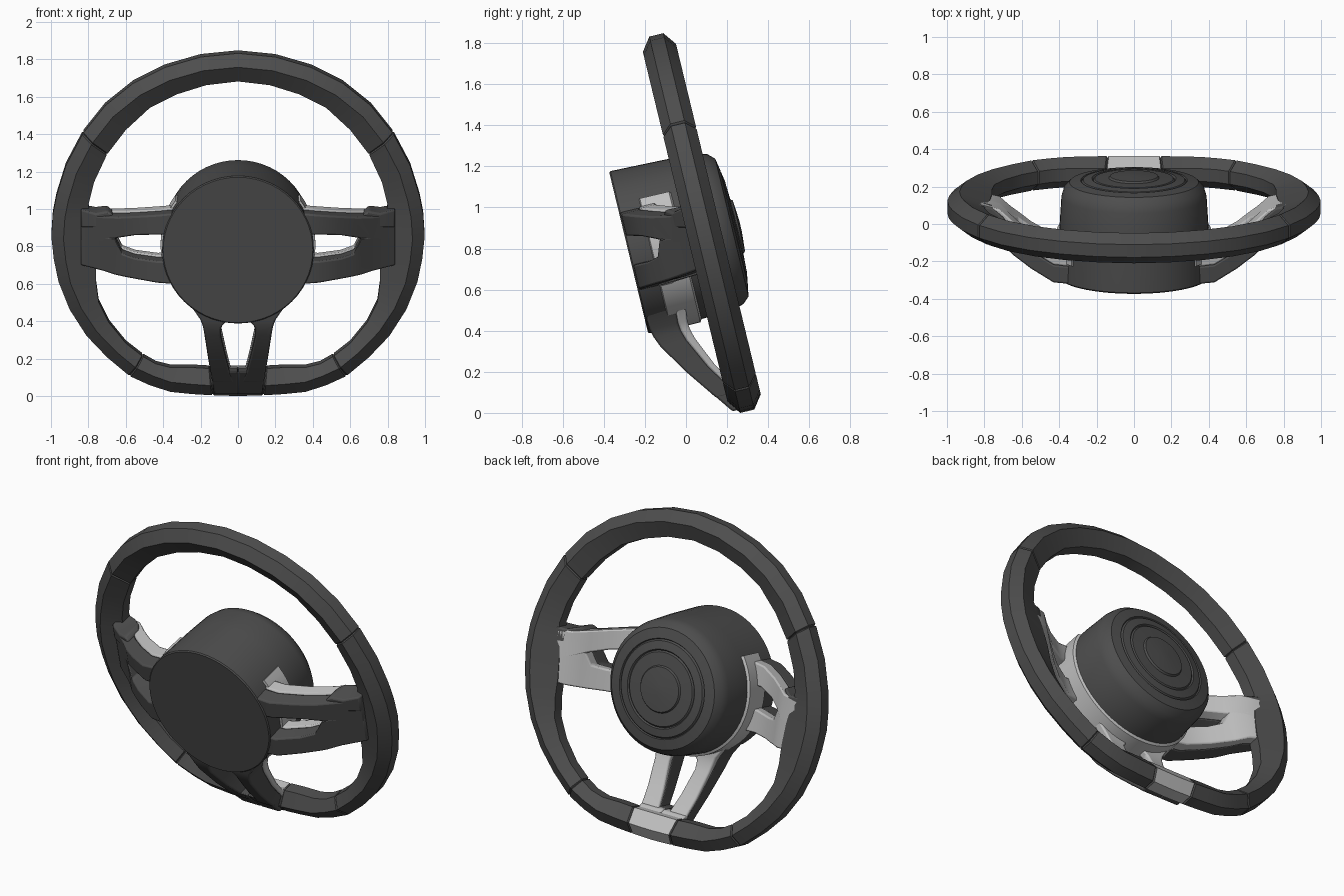
import bpy, bmesh, math
from mathutils import Matrix, Vector

if "Cube" in bpy.data.objects:
    bpy.data.objects.remove(bpy.data.objects["Cube"])

# Everything is modelled in wheel space: x across, y = up in the wheel plane,
# z = depth along the column (negative = toward the driver), then tilted.
T = math.radians(13.6)
S, C = math.sin(T), math.cos(T)
Z0 = 0.87
TILT = Matrix(((1, 0, 0, 0), (0, -S, C, 0.09), (0, C, S, Z0), (0, 0, 0, 1)))


def material(name, c):
    m = bpy.data.materials.new(name)
    m.diffuse_color = (c, c, c, 1)
    m.use_nodes = True
    m.node_tree.nodes["Principled BSDF"].inputs["Base Color"].default_value = m.diffuse_color
    return m


DARK = material("dark grey leather", 0.075)
SILVER = material("satin silver", 0.52)


def loft(name, rings, mats, closed=False, mirror=False, bevel=0.0, silver_rule=None, angle=30):
    """Skin a list of equal-length point rings."""
    bm = bmesh.new()
    vs = [[bm.verts.new(p) for p in r] for r in rings]
    n, k = len(vs), len(vs[0])
    for i in range(n if closed else n - 1):
        a, b = vs[i], vs[(i + 1) % n]
        for j in range(k):
            bm.faces.new((a[j], a[(j + 1) % k], b[(j + 1) % k], b[j]))
    if not closed:
        bm.faces.new(vs[0])
        bm.faces.new(vs[-1])
    bmesh.ops.recalc_face_normals(bm, faces=bm.faces)
    if silver_rule:
        for f in bm.faces:
            f.material_index = int(silver_rule(f.calc_center_median()))
    me = bpy.data.meshes.new(name)
    bm.to_mesh(me)
    bm.free()
    for m in mats:
        me.materials.append(m)
    ob = bpy.data.objects.new(name, me)
    bpy.context.collection.objects.link(ob)
    ob.matrix_world = TILT
    bpy.ops.object.select_all(action='DESELECT')
    ob.select_set(True)
    bpy.context.view_layer.objects.active = ob
    bpy.ops.object.shade_smooth_by_angle(angle=math.radians(angle))
    if bevel:
        b = ob.modifiers.new("soft edges", 'BEVEL')
        b.width, b.segments = bevel, 2
    if mirror:
        ob.modifiers.new("mirror", 'MIRROR')
    return ob


# ---- rim: (outer x, outer z, inner x, inner z, seam here) from top to bottom
RIM = [(0, 1.84, 0, 1.69, 0), (.2, 1.82, .17, 1.67, 0), (.39, 1.765, .33, 1.62, 0),
       (.56, 1.68, .47, 1.55, 0), (.71, 1.56, .6, 1.43, 0), (.83, 1.41, .70, 1.30, 1),
       (.92, 1.24, .77, 1.15, 0), (.97, 1.08, .80, 1.03, 0), (.99, .98, .79, .96, 0),
       (.998, .86, .77, .85, 0), (.985, .74, .76, .73, 0), (.96, .62, .76, .62, 0),
       (.90, .47, .745, .51, 0), (.81, .33, .69, .40, 0), (.70, .215, .60, .29, 0),
       (.58, .115, .51, .22, 1), (.47, .065, .44, .18, 0), (.36, .03, .36, .16, 0),
       (.24, .018, .24, .16, 0), (.135, .012, .15, .155, 1), (0, .008, 0, .155, 0)]


def rim_ring(st, shrink=1.0):
    o = Vector((st[0], (st[1] - Z0) / C))
    i = Vector((st[2], (st[3] - Z0) / C))
    s = 1 - 0.065 / (o - i).length
    pts = []
    for t, w in ((1, -.035), (1, .035), (s, .083), (0, .035), (0, -.035), (s, -.083)):
        p = i.lerp(o, .5 + (t - .5) * shrink)
        pts.append((p.x, p.y, w * shrink))
    return pts


half = []
for n, st in enumerate(RIM):
    if st[4]:
        step = [Vector(RIM[n + d][:4]) - Vector(st[:4]) for d in (-1, 1)]
        near = [Vector(st[:4]) + d * (0.009 / d.length) for d in step]
        half += [rim_ring(near[0]), rim_ring(st, .9), rim_ring(near[1])]
    else:
        half.append(rim_ring(st))
other = [[(-x, v, w) for x, v, w in r] for r in half[-2:0:-1]]
loft("rim", half + other, [DARK, SILVER], closed=True,
     silver_rule=lambda c: abs(c.x) < .12 and c.y < -.5 and c.z > -.01)

# ---- hub cup: revolved profile (radius, depth), flat front, ringed back
PROFILE = [(.03, -.38), (.40, -.38), (.406, -.373), (.398, -.1), (.388, .06), (.375, .105),
           (.345, .137), (.285, .148), (.28, .14), (.272, .15), (.225, .158), (.218, .15),
           (.21, .158), (.135, .162), (.128, .172), (.03, .18)]
SEG = 56
loft("hub", [[(r * math.cos(a), r * math.sin(a), w) for a in
              (2 * math.pi * k / SEG for k in range(SEG))] for r, w in PROFILE], [DARK])

# ---- silver cradle wrapping the lower part of the hub
angles = [math.radians(36 - 252 * k / 44) for k in range(45)]
loft("hub_cradle", [[(r * math.cos(a), r * math.sin(a), w) for r, w in
                     ((.38, -.28), (.414, -.265), (.412, -.12), (.38, -.1))] for a in angles],
     [SILVER])


# ---- spokes: every bar has a dark front layer and a silver back layer
def layered(name, stations, section, split):
    for part, mat, lo, hi, grow in (("front", DARK, 0, split, 0), ("back", SILVER, split, 1, .006)):
        rings = []
        for pos, a, b, wf, wb in stations:
            w0, w1 = wf + (wb - wf) * lo, wf + (wb - wf) * hi
            rings.append(section(pos, a + grow, b - grow, w0, w1))
        loft(name + "_" + part, rings, [mat], mirror=True, bevel=.009)


def across(x, top, bot, w0, w1):
    return [(x, top, w0), (x, bot, w0), (x, bot, w1), (x, top, w1)]


def down(v, xo, xi, w0, w1):
    return [(xo, v, w0), (max(xi, 0), v, w0), (max(xi, 0), v, w1), (xo, v, w1)]


# side spokes: (x, top, bottom, front depth, back depth)
layered("side_spoke_upper", [(.34, .20, .08, -.376, -.2), (.43, .19, .08, -.37, -.19),
                             (.55, .165, .06, -.30, -.12), (.64, .145, .03, -.235, -.05),
                             (.72, .13, -.01, -.16, .02), (.84, .12, -.03, -.07, .05)],
        across, .55)
layered("side_spoke_lower", [(.34, -.06, -.19, -.376, -.2), (.43, -.065, -.185, -.37, -.19),
                             (.55, -.065, -.18, -.30, -.12), (.62, -.052, -.178, -.25, -.065),
                             (.66, .03, -.176, -.22, -.035), (.72, .02, -.17, -.16, .02),
                             (.84, 0, -.16, -.07, .05)],
        across, .6)

# bottom spoke legs: (height, outer x, inner x, front depth, back depth)
layered("bottom_spoke_leg", [(-.30, .26, .04, -.372, -.17), (-.39, .20, .055, -.368, -.18),
                             (-.43, .187, .09, -.358, -.178), (-.48, .178, .094, -.338, -.165),
                             (-.63, .158, .065, -.245, -.10), (-.72, .146, .045, -.18, -.045),
                             (-.79, .138, .02, -.13, -.01)], down, .75)
# solid foot closing the bottom spoke window onto the rim
layered("bottom_spoke_foot", [(-.72, .146, 0, -.178, -.04), (-.78, .138, 0, -.135, .05),
                              (-.87, .128, 0, -.07, .03)], down, .7)

# thumb rests where the upper spokes meet the rim
loft("thumb_rest", [across(.67, .145, .10, -.17, -.06), across(.70, .16, .08, -.16, -.02),
                    across(.76, .14, .06, -.13, .03), across(.84, .15, .05, -.08, .05)],
     [DARK], mirror=True, bevel=.01)
